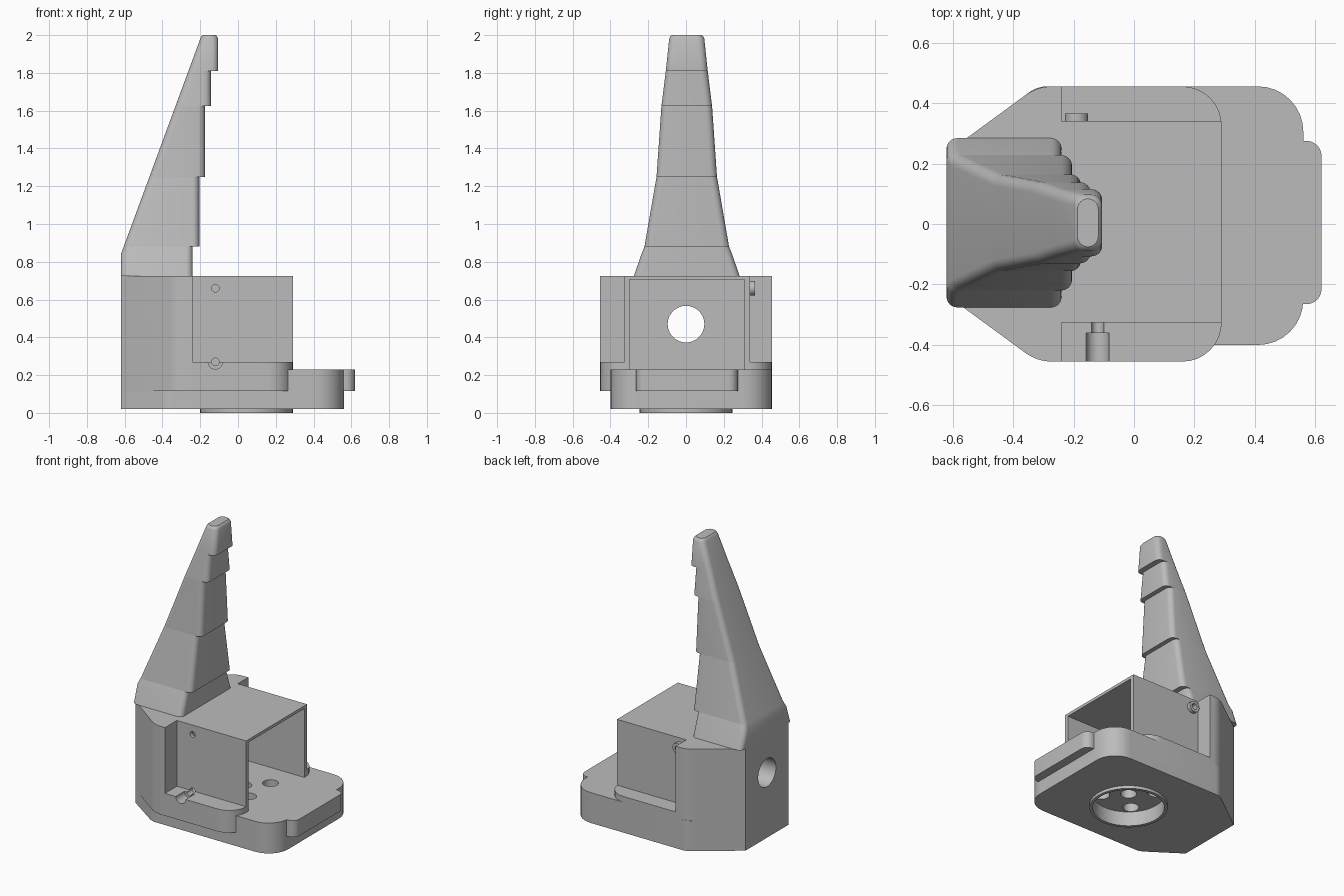
import bpy, bmesh, math
from mathutils import Vector, Matrix

if "Cube" in bpy.data.objects:
    bpy.data.objects.remove(bpy.data.objects["Cube"])

grey = bpy.data.materials.new("plain grey")
grey.use_nodes = True
grey.diffuse_color = (0.5, 0.5, 0.5, 1)
grey.node_tree.nodes["Principled BSDF"].inputs["Base Color"].default_value = grey.diffuse_color


def finish(name, bm):
    bmesh.ops.recalc_face_normals(bm, faces=bm.faces)
    mesh = bpy.data.meshes.new(name)
    bm.to_mesh(mesh)
    bm.free()
    mesh.materials.append(grey)
    obj = bpy.data.objects.new(name, mesh)
    bpy.context.collection.objects.link(obj)
    return obj


def rounded(corners, steps=8):
    """Fillet each (x, y, radius) corner of an outline."""
    out = []
    for i, (x, y, r) in enumerate(corners):
        p = Vector((x, y))
        if r == 0:
            out.append(p)
            continue
        a = (Vector(corners[i - 1][:2]) - p).normalized()
        b = (Vector(corners[(i + 1) % len(corners)][:2]) - p).normalized()
        half = a.angle(b) / 2
        centre = p + (a + b).normalized() * r / math.sin(half)
        start = p + a * r / math.tan(half) - centre
        end = p + b * r / math.tan(half) - centre
        turn = start.angle_signed(end)
        for k in range(steps + 1):
            out.append(centre + Matrix.Rotation(-turn * k / steps, 2) @ start)
    return out


def loft(name, rings):
    """Skin a stack of (outline, z) rings and cap both ends."""
    bm = bmesh.new()
    loops = [[bm.verts.new((p.x, p.y, z)) for p in pts] for pts, z in rings]
    for low, high in zip(loops, loops[1:]):
        for i in range(len(low)):
            bm.faces.new((low[i - 1], low[i], high[i], high[i - 1]))
    bm.faces.new(loops[0])
    bm.faces.new(loops[-1])
    return finish(name, bm)


def prism(name, corners, z0, z1):
    pts = rounded(corners)
    return loft(name, [(pts, z0), (pts, z1)])


def block(name, x0, x1, y0, y1, z0, z1):
    return prism(name, [(x0, y0, 0), (x1, y0, 0), (x1, y1, 0), (x0, y1, 0)], z0, z1)


def rod(name, start, end, radius, sides=32):
    a, b = Vector(start), Vector(end)
    bm = bmesh.new()
    turn = (b - a).to_track_quat("Z", "Y").to_matrix().to_4x4()
    bmesh.ops.create_cone(bm, cap_ends=True, segments=sides, radius1=radius, radius2=radius,
                          depth=(b - a).length, matrix=Matrix.Translation((a + b) / 2) @ turn)
    return finish(name, bm)


def combine(target, other, operation):
    mod = target.modifiers.new(operation.lower(), "BOOLEAN")
    mod.operation, mod.object, mod.solver = operation, other, "EXACT"
    bpy.context.view_layer.objects.active = target
    bpy.ops.object.modifier_apply(modifier=mod.name)
    bpy.data.objects.remove(other)


def smooth(obj, degrees=30):
    bpy.ops.object.select_all(action="DESELECT")
    obj.select_set(True)
    bpy.context.view_layer.objects.active = obj
    bpy.ops.object.shade_smooth_by_angle(angle=math.radians(degrees))


# Base plate, shelf, column and hollow box
W = 0.455
body = prism("body", [(-0.62, -0.235, 0), (-0.38, -0.4, 0.1), (0.56, -0.4, 0.15),
                      (0.56, W, 0.15), (-0.32, W, 0.1), (-0.62, 0.235, 0)], 0.02, 0.23)
parts = [
    prism("shelf", [(-0.62, -0.235, 0), (-0.32, -W, 0.15), (0.29, -W, 0.13),
                    (0.29, W, 0.13), (-0.32, W, 0.15), (-0.62, 0.235, 0)], 0.115, 0.27),
    prism("column", [(-0.62, -0.235, 0), (-0.32, -W, 0.15), (-0.24, -W, 0),
                     (-0.24, W, 0), (-0.32, W, 0.15), (-0.62, 0.235, 0)], 0.115, 0.725),
    block("box", -0.25, 0.29, -0.325, 0.34, 0.2, 0.725),
    prism("end_tab", [(0.5, -0.265, 0), (0.62, -0.265, 0.05),
                      (0.62, 0.275, 0.05), (0.5, 0.275, 0)], 0.115, 0.23),
    rod("side_boss", (-0.19, 0.32, 0.66), (-0.19, 0.365, 0.66), 0.038),
    rod("bottom_ring", (0.045, 0, 0), (0.045, 0, 0.06), 0.245, 64),
]
for part in parts:
    combine(body, part, "UNION")

# Cavity, rear bore, bottom pocket and screw holes
cuts = [
    block("cavity", -0.22, 0.7, -0.3, 0.31, 0.23, 0.705),
    rod("rear_bore", (-0.7, 0, 0.47), (-0.15, 0, 0.47), 0.097, 48),
    rod("pocket", (0.045, 0, -0.1), (0.045, 0, 0.1), 0.225, 64),
    rod("screw_channel", (-0.12, -0.5, 0.27), (-0.12, -0.36, 0.27), 0.038),
    rod("lower_screw_hole", (-0.12, -0.5, 0.27), (-0.12, -0.26, 0.27), 0.02),
    rod("upper_screw_hole", (-0.12, -0.5, 0.66), (-0.12, -0.26, 0.66), 0.02),
    rod("boss_hole", (-0.19, 0.25, 0.66), (-0.19, 0.5, 0.66), 0.02),
]
for dx, dy in [(0, 0), (1, 1), (1, -1), (-1, 1), (-1, -1)]:
    x, y = 0.045 + 0.12 * dx, 0.12 * dy
    cuts.append(rod("vent", (x, y, 0.05), (x, y, 0.3), 0.05))
for cut in cuts:
    combine(body, cut, "DIFFERENCE")
smooth(body)


# Stepped tower: each tier overhangs the one below at the front
def section(z, front, half, inset=0.0):
    back = -0.62 + max(0, z - 0.84) * 0.42 / 1.14 + inset
    front, half, r = front - inset, half - inset, 0.036
    mid = 0.004
    return rounded([(back, mid - half, r), (front, mid - half, r),
                    (front, mid + half, r), (back, mid + half, r)], 6), z


tiers = [
    (-0.24, [(0.725, 0.28), (0.84, 0.24), (0.88, 0.224)]),
    (-0.205, [(0.88, 0.224), (1.25, 0.16)]),
    (-0.175, [(1.25, 0.16), (1.625, 0.134)]),
    (-0.143, [(1.625, 0.134), (1.81, 0.111)]),
    (-0.105, [(1.81, 0.111), (1.98, 0.093)]),
]
for number, (front, levels) in enumerate(tiers, 1):
    rings = [section(z, front, half) for z, half in levels]
    if number == len(tiers):
        rings.append((section(1.98, front, 0.093, 0.006)[0], 1.993))
        rings.append((section(1.98, front, 0.093, 0.013)[0], 2.0))
    smooth(loft(f"tower_tier_{number}", rings))
